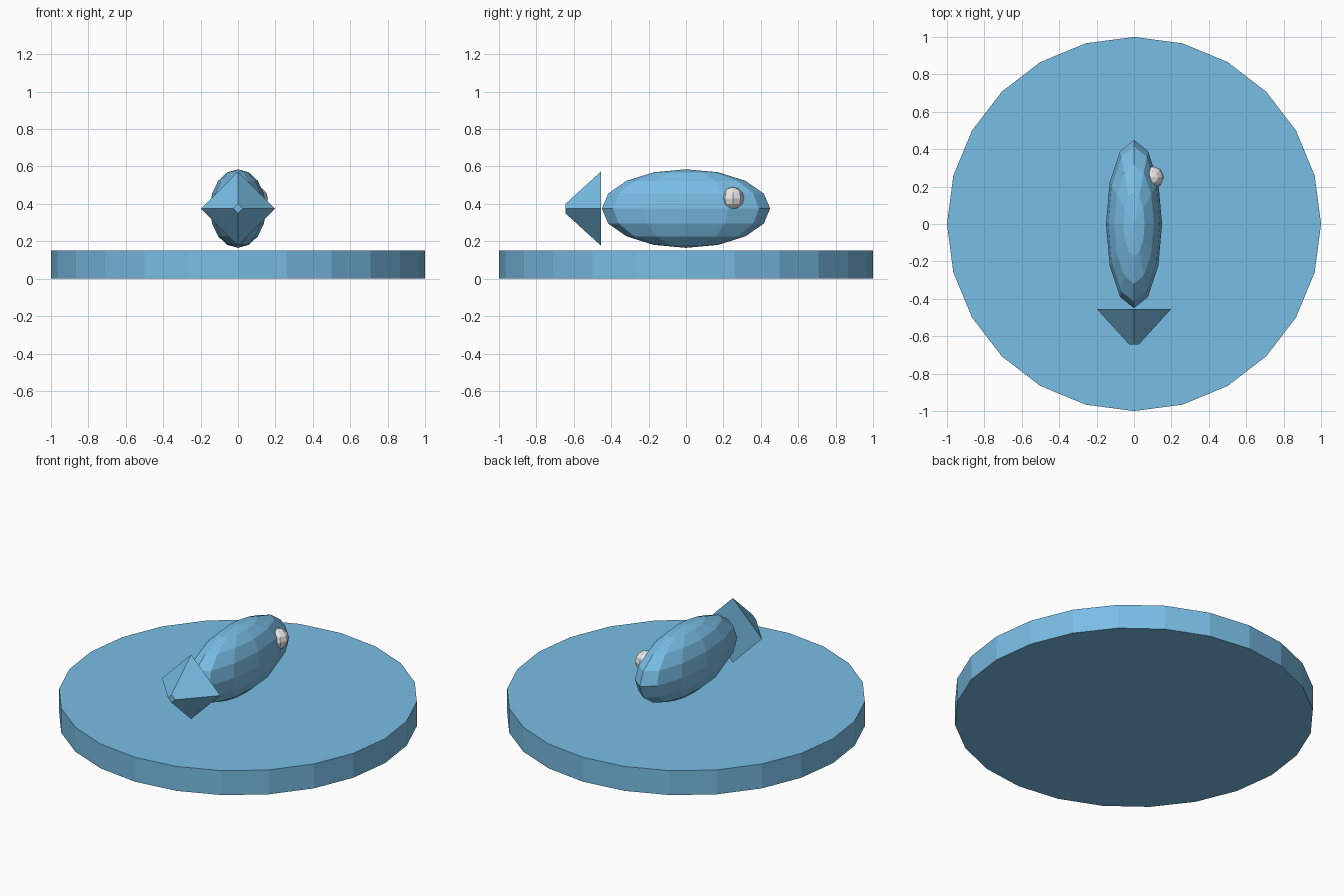
import bpy
import math
from mathutils import Matrix

cube = bpy.data.objects.get("Cube")
if cube:
    bpy.data.objects.remove(cube, do_unlink=True)


def make_material(name, colour):
    mat = bpy.data.materials.new(name)
    mat.use_nodes = True
    mat.diffuse_color = colour
    mat.node_tree.nodes["Principled BSDF"].inputs["Base Color"].default_value = colour
    return mat


def finish(name, mat, transform):
    """Name the active primitive, bake its transform and colour it."""
    obj = bpy.context.object
    obj.name = obj.data.name = name
    obj.data.transform(transform)
    obj.data.materials.append(mat)
    return obj


def ellipsoid(name, mat, segments, rings, centre, radii):
    bpy.ops.mesh.primitive_uv_sphere_add(segments=segments, ring_count=rings, radius=1)
    return finish(name, mat, Matrix.Translation(centre) @ Matrix.Diagonal((*radii, 1)))


blue = make_material("sky blue", (0.19, 0.51, 0.78, 1))
pale = make_material("pale grey", (0.8, 0.8, 0.8, 1))
MID = 0.375  # height of the body axis

# Round base
bpy.ops.mesh.primitive_cylinder_add(vertices=24, radius=1, depth=0.15)
finish("base_disc", blue, Matrix.Translation((0, 0, 0.075)))

# Fish body and its single eye
ellipsoid("body", blue, 12, 8, (0, 0, MID), (0.15, 0.45, 0.21))
ellipsoid("eye", pale, 8, 6, (0.1, 0.25, 0.43), (0.06, 0.06, 0.06))

# Four-sided tail, narrowing away from the body
bpy.ops.mesh.primitive_cone_add(vertices=4, radius1=0.198, radius2=0.025, depth=0.19)
finish("tail", blue, Matrix.Translation((0, -0.55, MID)) @ Matrix.Rotation(math.pi / 2, 4, "X"))
